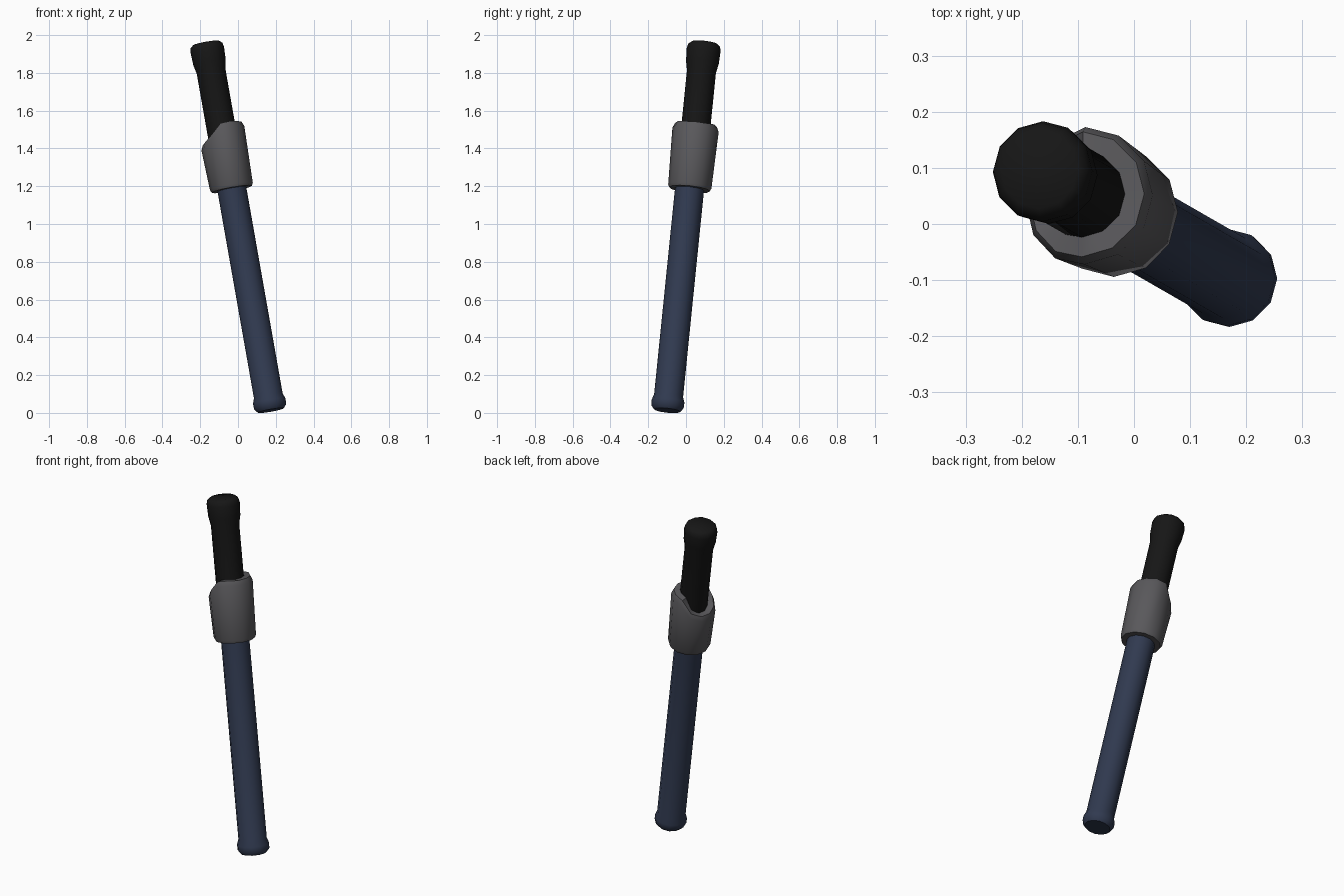
import bpy, bmesh
from math import cos, sin, tau, radians
from mathutils import Vector, Matrix

if "Cube" in bpy.data.objects:
    bpy.data.objects.remove(bpy.data.objects["Cube"])

SIDES = 12
AXIS = Vector((-0.348, 0.2, 1.974))
START = Vector((0.174, -0.1, 0.013))
TILT = Matrix.Translation(START) @ Vector((0, 0, 1)).rotation_difference(AXIS).to_matrix().to_4x4()


def material(name, color):
    m = bpy.data.materials.new(name)
    m.diffuse_color = (*color, 1)
    m.use_nodes = True
    m.node_tree.nodes["Principled BSDF"].inputs["Base Color"].default_value = m.diffuse_color
    return m


def lathe(name, profile, mat, caps=True):
    """Spin (radius, height) around the tilted axis; height may depend on the angle index."""
    bm = bmesh.new()
    rings = []
    for r, h in profile:
        ring = []
        for i in range(SIDES):
            a = tau * i / SIDES
            z = h(i) if callable(h) else h
            ring.append(bm.verts.new(TILT @ Vector((r * cos(a), r * sin(a), z))))
        rings.append(ring)
    pairs = list(zip(rings, rings[1:]))
    if not caps:
        pairs.append((rings[-1], rings[0]))
    for lo, hi in pairs:
        for i in range(SIDES):
            j = (i + 1) % SIDES
            bm.faces.new((lo[i], lo[j], hi[j], hi[i]))
    if caps:
        bm.faces.new(rings[0][::-1])
        bm.faces.new(rings[-1])
    bmesh.ops.recalc_face_normals(bm, faces=bm.faces)
    me = bpy.data.meshes.new(name)
    bm.to_mesh(me)
    bm.free()
    me.materials.append(mat)
    ob = bpy.data.objects.new(name, me)
    bpy.context.collection.objects.link(ob)
    bpy.ops.object.select_all(action='DESELECT')
    ob.select_set(True)
    bpy.context.view_layer.objects.active = ob
    bpy.ops.object.shade_smooth_by_angle(angle=radians(50))
    return ob


blue = material("dark_blue", (0.03, 0.042, 0.08))
black = material("black", (0.008, 0.008, 0.008))
grey = material("dark_grey", (0.1, 0.098, 0.105))

# lower blue rod with a flared, rounded foot
lathe("lower_rod", [(0.07, 0), (0.086, 0.02), (0.087, 0.05), (0.077, 0.08), (0.077, 1.25)], blue)

# upper black grip with a knob on its end
lathe("upper_grip", [(0.077, 1.25), (0.077, 1.83), (0.087, 1.88), (0.09, 1.95),
                     (0.085, 1.972), (0.07, 1.985)], black)

# sleeve whose rim dips on the left side
RIM = [1.54, 1.54, 1.545, 1.54, 1.47, 1.45, 1.45, 1.46, 1.49, 1.54, 1.545, 1.54]
lathe("sleeve", [(0.072, 1.195), (0.108, 1.195), (0.115, 1.21),
                 (0.123, lambda i: RIM[i] - 0.025), (0.112, lambda i: RIM[i]),
                 (0.072, lambda i: RIM[i])], grey, caps=False)
